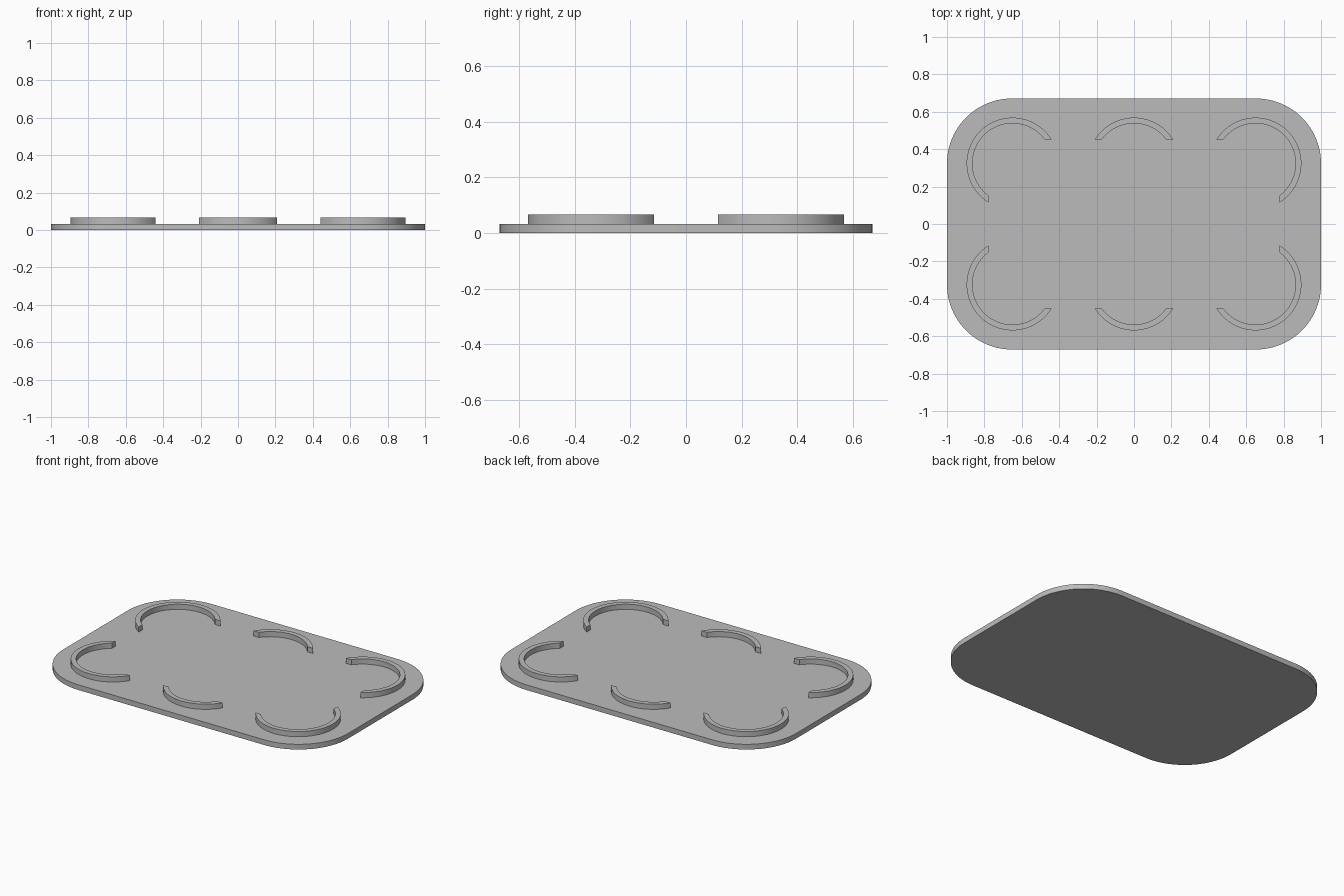
import bpy
import bmesh
from math import asin, acos, cos, sin, pi, radians

cube = bpy.data.objects.get("Cube")
if cube:
    bpy.data.objects.remove(cube, do_unlink=True)

HALF_X, HALF_Y, CORNER = 1.0, 0.671, 0.348
THICK, TOP = 0.033, 0.066
HOLDER_X, HOLDER_Y = 0.65, 0.324
OUTER, INNER, CUT = 0.245, 0.214, 0.129

grey = bpy.data.materials.new("neutral grey")
grey.use_nodes = True
colour = (0.5, 0.5, 0.5, 1)
grey.diffuse_color = colour
grey.node_tree.nodes["Principled BSDF"].inputs["Base Color"].default_value = colour


def arc(cx, cy, r, start, end, steps):
    angles = [start + (end - start) * i / steps for i in range(steps + 1)]
    return [(cx + r * cos(a), cy + r * sin(a)) for a in angles]


def extrude_outline(name, points, polygons, z0, z1):
    """Turn flat polygons into a solid from z0 to z1."""
    bm = bmesh.new()
    verts = [bm.verts.new((x, y, z0)) for x, y in points]
    faces = [bm.faces.new([verts[i] for i in poly]) for poly in polygons]
    result = bmesh.ops.extrude_face_region(bm, geom=faces, use_keep_orig=True)
    moved = [g for g in result["geom"] if isinstance(g, bmesh.types.BMVert)]
    bmesh.ops.translate(bm, verts=moved, vec=(0, 0, z1 - z0))
    bmesh.ops.recalc_face_normals(bm, faces=bm.faces)
    mesh = bpy.data.meshes.new(name)
    bm.to_mesh(mesh)
    bm.free()
    mesh.materials.append(grey)
    mesh.shade_smooth()
    mesh.set_sharp_from_angle(angle=radians(30))
    obj = bpy.data.objects.new(name, mesh)
    bpy.context.collection.objects.link(obj)
    return obj


# Rounded base plate
outline = []
for k, (sx, sy) in enumerate([(1, 1), (-1, 1), (-1, -1), (1, -1)]):
    outline += arc(sx * (HALF_X - CORNER), sy * (HALF_Y - CORNER), CORNER,
                   k * pi / 2, (k + 1) * pi / 2, 24)
extrude_outline("base_plate", outline, [range(len(outline))], 0, THICK)


# Raised curved lips, with ends trimmed parallel to the plate edges
def lip(name, cx, sx, sy, corner, steps):
    rims = []
    for r in (OUTER, INNER):
        start = -acos(CUT / r) if corner else asin(CUT / r)
        rims += arc(cx, HOLDER_Y, r, start, pi - asin(CUT / r), steps)
    points = [(sx * x, sy * y) for x, y in rims]
    n = steps + 1
    quads = [(i, i + 1, n + i + 1, n + i) for i in range(steps)]
    extrude_outline(name, points, quads, THICK, TOP)


for sy, end in ((-1, "front"), (1, "back")):
    lip(end + "_middle_lip", 0, 1, sy, False, 24)
    for sx, side in ((1, "left"), (-1, "right")):
        lip(f"{end}_{side}_lip", HOLDER_X, sx, sy, True, 48)
